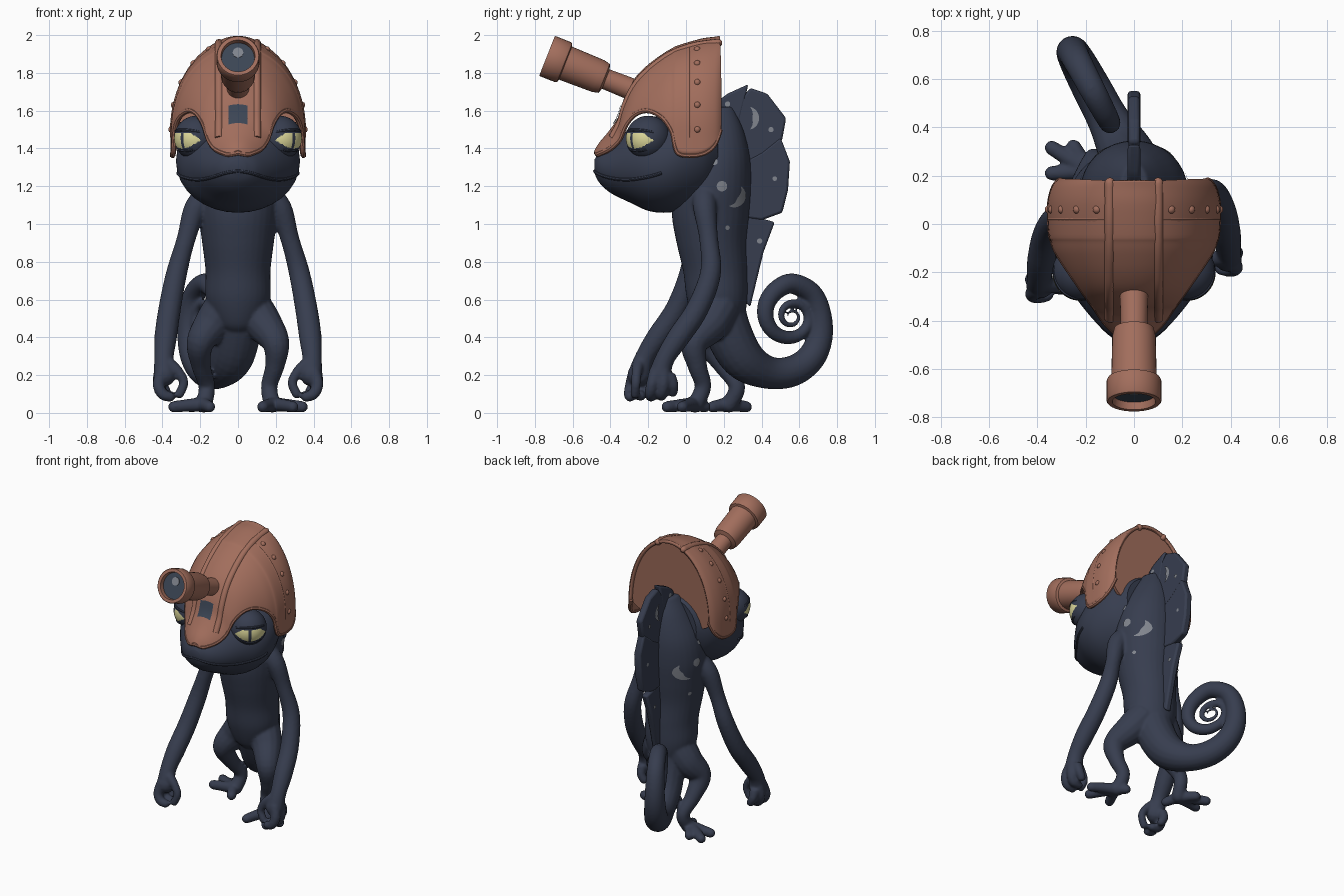
import bpy, bmesh, math
from mathutils import Vector

if "Cube" in bpy.data.objects:
    bpy.data.objects.remove(bpy.data.objects["Cube"])
PI = math.pi
def material(name, rgb):
    m = bpy.data.materials.new(name)
    m.diffuse_color = (*rgb, 1)
    m.use_nodes = True
    m.node_tree.nodes["Principled BSDF"].inputs["Base Color"].default_value = m.diffuse_color
    return m
SKIN = material("dark blue skin", (0.038, 0.047, 0.078))
COPPER = material("copper brown", (0.36, 0.155, 0.108))
YELLOW = material("pale yellow eye", (0.74, 0.70, 0.33))
GREY = material("grey spots", (0.22, 0.235, 0.27))
GLASS = material("lens glass", (0.045, 0.06, 0.09))

def spline(rows, n=6):
    """Smooth interpolation of tuples of numbers."""
    out = []
    for i in range(len(rows) - 1):
        p0, p1, p2, p3 = (rows[max(0, min(len(rows) - 1, i + k))] for k in (-1, 0, 1, 2))
        for t in [j / n for j in range(n)]:
            out.append(tuple(b + 0.5 * t * (c - a + t * (2*a - 5*b + 4*c - d + t * (3*(b - c) + d - a)))
                             for a, b, c, d in zip(p0, p1, p2, p3)))
    return out + [tuple(rows[-1])]
def sample(rows, key):
    """Row of a table at a given value of its first column."""
    rows = sorted(rows)
    for a, b in zip(rows, rows[1:]):
        if a[0] <= key <= b[0]:
            t = (key - a[0]) / max(b[0] - a[0], 1e-9)
            return [u + (v - u) * t for u, v in zip(a, b)]
    return rows[0] if key < rows[0][0] else rows[-1]
def finish(name, bm, mat):
    bmesh.ops.recalc_face_normals(bm, faces=bm.faces)
    me = bpy.data.meshes.new(name)
    bm.to_mesh(me)
    me.materials.append(mat)
    ob = bpy.data.objects.new(name, me)
    bpy.context.collection.objects.link(ob)
    return ob
def loft(name, rings, mat, closed=True):
    bm = bmesh.new()
    vs = [[bm.verts.new(p) for p in r] for r in rings]
    n = len(rings[0])
    for a, b in zip(vs, vs[1:]):
        for i in range(n if closed else n - 1):
            bm.faces.new((a[i], a[(i + 1) % n], b[(i + 1) % n], b[i]))
    if closed:
        bm.faces.new(vs[0])
        bm.faces.new(vs[-1])
    return finish(name, bm, mat)
def tube(name, rows, mat=SKIN, seg=14, n=6):
    """Round limb with a rounded end through (x, y, z, radius) rows."""
    rows = spline(rows, n)
    d = (Vector(rows[-1][:3]) - Vector(rows[-2][:3])).normalized()
    x, y, z, r = rows[-1]
    rows += [(*(Vector((x, y, z)) + d * r * math.sin(a)), r * math.cos(a)) for a in (0.5, 1.0, 1.4)]
    pts = [Vector(q[:3]) for q in rows]
    rings, u, old = [], None, None
    for i, p in enumerate(pts):
        d = (pts[min(i + 1, len(pts) - 1)] - pts[max(i - 1, 0)]).normalized()
        u = d.orthogonal().normalized() if u is None else old.rotation_difference(d) @ u
        old, v = d, d.cross(u)
        rings.append([p + rows[i][3] * (u * math.cos(2*PI*k/seg) + v * math.sin(2*PI*k/seg)) for k in range(seg)])
    return loft(name, rings, mat)
def ball(name, c, r, mat=SKIN, seg=20):
    bm = bmesh.new()
    bmesh.ops.create_uvsphere(bm, u_segments=seg, v_segments=seg * 2 // 3, radius=r)
    bmesh.ops.translate(bm, verts=bm.verts, vec=c)
    return finish(name, bm, mat)
circle = [2 * PI * k / 32 for k in range(32)]

# Torso: rows of z, centre y, half width, half depth
TORSO = spline([(0.42, .18, .06, .08), (0.47, .175, .12, .125), (0.6, .165, .17, .16), (0.75, .155, .172, .17),
                (0.9, .135, .19, .185), (1.05, .13, .21, .205), (1.2, .14, .222, .205), (1.35, .15, .20, .19),
                (1.5, .16, .13, .145), (1.62, .17, .055, .08)])
body = [loft("body", [[(rx * math.cos(a), yc + ry * math.sin(a), z) for a in circle] for z, yc, rx, ry in TORSO], SKIN)]
# Head: rows of y, half width, bottom z, top z
HEAD = spline([(-.485, .04, 1.27, 1.34), (-.46, .10, 1.22, 1.375), (-.40, .165, 1.165, 1.42), (-.3, .245, 1.115, 1.5),
               (-.2, .305, 1.07, 1.55), (-.1, .328, 1.06, 1.6), (0, .315, 1.08, 1.65), (.1, .27, 1.13, 1.65), (.17, .2, 1.2, 1.6)])
loft("head", [[(w * math.cos(a), y, (t + b) / 2 + (t - b) / 2 * math.sin(a)) for a in circle] for y, w, b, t in HEAD], SKIN)
# Lip line around the snout
half = []
for y, z in ((-.13, 1.27), (-.2, 1.25), (-.3, 1.235), (-.38, 1.24), (-.44, 1.255), (-.472, 1.27)):
    _, w, b, t = sample(HEAD, y)
    half.append((w * math.sqrt(max(0, 1 - ((2 * z - t - b) / (t - b))**2)), y, z, .009))
tube("lip", half + [(0, -.483, 1.28, .009)] + [(-x, y, z, r) for x, y, z, r in half[::-1]], seg=8)
# Eyes: balls with an almond shaped iris split by a slit pupil
for s in (-1, 1):
    c, d, side = Vector((s * .22, -.2, 1.455)), Vector((s * .72, -.69, 0)), Vector((s * .69, .72, 0))
    eye = ball("eye", c, .118, seg=120)
    eye.data.materials.append(YELLOW)
    for f in eye.data.polygons:
        p = f.center - c
        u, v = p.dot(side), p.z + .012
        if p.dot(d) > 0 and -.044 * (1 - (u / .1)**2) < v < min(.038, .06 * (1 - (u / .1)**2)) and abs(u + .01) > .008:
            f.material_index = 1
    for h in (.042, -.066):  # thin lids
        q = math.sqrt(.118**2 - h * h) - .003
        arc = [(.33 * (k - 3), h * (1 - .03 * (k - 3)**2)) for k in range(7)]
        tube("eyelid", [(*(c + (d * math.cos(a) + side * math.sin(a)) * q + Vector((0, 0, e))), .009) for a, e in arc], seg=8)

# Helmet: rows of y, half width, top z, shoulder z, bottom edge z
HELM = spline([(.18, .305, 1.985, 1.5, 1.5), (.15, .33, 1.98, 1.5, 1.42), (.08, .347, 1.97, 1.5, 1.37),
               (-.04, .343, 1.935, 1.5, 1.375), (-.07, .335, 1.92, 1.5, 1.48), (-.12, .318, 1.89, 1.5, 1.56),
               (-.2, .275, 1.83, 1.5, 1.6), (-.27, .23, 1.755, 1.48, 1.58), (-.32, .195, 1.655, 1.43, 1.52),
               (-.35, .17, 1.56, 1.38, 1.45), (-.40, .135, 1.485, 1.34, 1.40), (-.45, .09, 1.425, 1.31, 1.375),
               (-.475, .045, 1.385, 1.31, 1.365)], 4)
def helm_point(row, a, lift=0):
    y, w, t, zc, b = row
    if abs(a) > PI / 2:
        return Vector((math.copysign(w + lift, a), y, zc - (abs(a) - PI / 2) * .3))
    return Vector(((w + lift) * math.sin(a), y, zc + (t + lift - zc) * math.cos(a)))
def helm_max(row):
    y, w, t, zc, b = row
    return math.acos(min(1, (b - zc) / (t - zc))) if b > zc else PI / 2 + (zc - b) / .3
helmet = loft("helmet", [[helm_point(r, helm_max(r) * k / 24) for k in range(-24, 25)] for r in HELM], COPPER, False)
m = helmet.modifiers.new("thickness", "SOLIDIFY")
m.thickness, m.offset = .022, 0
# Closed back, its lower part leaning forward
back = [(.308 * math.sin(a), .168 + min(0, .13 * math.cos(a)) * .3, 1.5 + (.48 if math.cos(a) > 0 else .12) * math.cos(a))
        for a in [2 * PI * (k + .5) / 48 for k in range(48)]]
loft("helmet_back", [[(x, y + e, z) for x, y, z in back] for e in (0, -.02)], COPPER)
# Helmet ridges, bands, brim and rivets
for s in (-1, 1):
    rows = [sample(HELM, y) for y in (-.39, -.345, -.32, -.28, -.22, -.1, .03, .17)]
    tube("helmet_ridge", [(*helm_point(r, s * math.asin(min(.8, .1 / r[1]))), .022) for r in rows], COPPER, 10)
    band = sample(HELM, .02)
    tube("helmet_band", [(*helm_point(band, s * (.3 + .2 * k)), .013) for k in range(8)], COPPER, 8)
    brim = [(*helm_point(r, s * helm_max(r)), .014) for r in HELM[:-1:2]] + [(0, -.474, 1.377, .014)]
    tube("helmet_brim", brim, COPPER, 8, 3)
    for k in range(5):
        ball("rivet", helm_point(sample(HELM, .06), s * (.45 + .28 * k), .004), .018, COPPER, seg=12)
# Dark window in the front channel of the helmet
win = []
for y in (-.329, -.335, -.341, -.347, -.353, -.36, -.368):
    r = sample(HELM, y)
    win.append([helm_point(r, math.asin(k * .05 / r[1])) + Vector((0, -.017, .006)) for k in (-1, -.5, 0, .5, 1)])
loft("helmet_window", win, GLASS, False)
# Spyglass turned around a tilted axis
base, axis = Vector((0, -.28, 1.71)), Vector((0, -.93, .368)).normalized()
turn = axis.to_track_quat('Z', 'Y')
def turned(name, prof, mat, up=0):
    loft(name, [[base + turn @ Vector((r * math.cos(a), r * math.sin(a) + up, d)) for a in circle] for r, d in prof], mat)
turned("spyglass", [(.06, -.06), (.055, .155), (.082, .165), (.09, .20), (.094, .385), (.11, .39), (.114, .40),
                    (.114, .485), (.11, .49), (.09, .49), (.086, .45)], COPPER)
turned("spyglass_lens", [(.088, .452), (.088, .458)], GLASS)
turned("lens_glint", [(.028, .458), (.028, .462)], GREY, .03)

# Back fin in four overlapping panels, outlines in y, z
FINS = [[(.1, 1.5), (.18, 1.66), (.22, 1.69), (.33, 1.74), (.25, 1.4)],
        [(.22, 1.3), (.24, 1.6), (.34, 1.72), (.43, 1.69), (.53, 1.56), (.51, 1.45), (.40, 1.3)],
        [(.25, 1.05), (.25, 1.3), (.40, 1.38), (.5, 1.46), (.55, 1.33), (.54, 1.18), (.51, 1.06), (.4, 1.02), (.33, 1.03)],
        [(.25, .65), (.25, 1.02), (.36, 1.04), (.47, 1.01), (.41, .85), (.34, .56), (.3, .6)]]
for w, o in zip((.026, .023, .026, .023), FINS):
    b = loft("back_fin", [[(x, y, z) for y, z in o] for x in (-w, w)], SKIN).modifiers.new("soft edge", "BEVEL")
    b.width, b.segments = .012, 2
# Grey crescents and dots: y, z, radius, start, end, width, lies on fin
SPOTS = [(.325, 1.56, .062, -1.3, 1.3, .036, 1), (.45, 1.5, .014, 0, 6.28, .014, 1), (.47, 1.24, .012, 0, 6.28, .012, 1),
         (.22, 1.635, .014, 0, 6.28, .014, 1), (.39, .91, .014, 0, 6.28, .014, 1), (.255, 1.15, .062, -2, .9, .042, 0),
         (.19, 1.2, .028, 0, 6.28, .028, 0), (.15, 1.33, .018, 0, 6.28, .018, 0), (.22, .98, .012, 0, 6.28, .012, 0)]
for s in (-1, 1):
    for cy, cz, r, a0, a1, wd, on_fin in SPOTS:
        strip = []
        for k in range(17):
            a, ring = a0 + (a1 - a0) * k / 16, []
            h = wd if a1 > 6 else wd * math.sin(PI * (k + .5) / 17)
            for rr in (r, r - h * .49, r - h * .98):
                y, z = cy + rr * math.cos(a), cz + rr * math.sin(a)
                _, yc, rx, ry = sample(TORSO, z)
                ring.append((s * (.030 if on_fin else rx * math.sqrt(max(.02, 1 - ((y - yc) / ry)**2)) + .005), y, z))
            strip.append(ring)
        loft("skin_spot", strip, GREY, False)

# Tail: sweep down and back, then coil in a tilted plane
path = [(.17, .62, .13), (.215, .45, .125), (.30, .29, .115), (.43, .215, .088), (.56, .22, .082), (.66, .29, .076),
        (.708, .40, .069), (.706, .53, .062), (.66, .635, .058)]
for t in [k * PI / 6 for k in range(28)]:
    R = .175 * math.exp(-.145 * t)
    path.append((.56 - R * math.sin(t), .51 + R * math.cos(t), R * .31))
body.append(tube("tail", [(-.1 - .53 * (y - .42) if y > .23 else 0, y, z, r) for y, z, r in path], seg=18, n=5))
# Arms and hands, legs and splayed feet; the left side has its arm forward and leg back
ARM = [(.15, .1, 1.16, .07), (.225, .1, 1.08, .062), (.275, .12, .92, .05), (.325, .13, .74, .056), (.362, .06, .55, .06),
       (.383, -.04, .4, .06), (.392, -.11, .29, .052), (.388, -.14, .2, .06)]
FINGERS = [[(.40, -.16, .22, .036), (.42, -.18, .15, .032), (.40, -.19, .1, .03), (.36, -.185, .085, .027)],
           [(.41, -.12, .22, .036), (.42, -.12, .15, .032), (.40, -.13, .1, .03), (.355, -.13, .09, .027)],
           [(.40, -.09, .2, .034), (.40, -.07, .15, .03), (.38, -.07, .11, .027)],
           [(.365, -.14, .26, .034), (.318, -.15, .22, .028), (.287, -.155, .16, .025), (.31, -.16, .1, .025)]]
LEG = [(.07, .18, .56, .11), (.135, .13, .47, .1), (.2, .045, .37, .074), (.195, .06, .25, .052),
       (.165, .09, .14, .044), (.18, .05, .045, .045)]
TOES = {1: [(.34, -.02), (.29, -.1), (.13, -.09), (.15, .1)], -1: [(-.34, .21), (-.34, .315), (-.25, .32), (-.15, .14)]}
for s in (-1, 1):
    left = s < 0
    for rows in [ARM] + FINGERS:
        body.append(tube("arm", [(s * x, y - left * .11 * min(1, (1.2 - z) / .4), z, r) for x, y, z, r in rows]))
    body.append(tube("leg", [(s * x, y + left * .18 * min(1, max(0, (.56 - z) / .4)), z, r) for x, y, z, r in LEG]))
    fx, fy = s * .19, .04 + left * .18
    for tx, ty in TOES[s]:
        body.append(tube("toe", [(fx, fy, .045, .04), ((fx + tx) / 2, (fy + ty) / 2, .04, .034), (tx, ty, .032, .031)]))
# Merge torso, tail and limbs into one soft body
for ob in body:
    ob.select_set(True)
bpy.context.view_layer.objects.active = body[0]
bpy.ops.object.join()
bpy.ops.object.select_all(action='SELECT')
bpy.ops.object.shade_smooth_by_angle(angle=math.radians(40))
m = body[0].modifiers.new("merge", "REMESH")
m.mode, m.voxel_size, m.use_smooth_shade = 'VOXEL', .009, True
m = body[0].modifiers.new("soften", "SMOOTH")
m.factor, m.iterations = .5, 5
